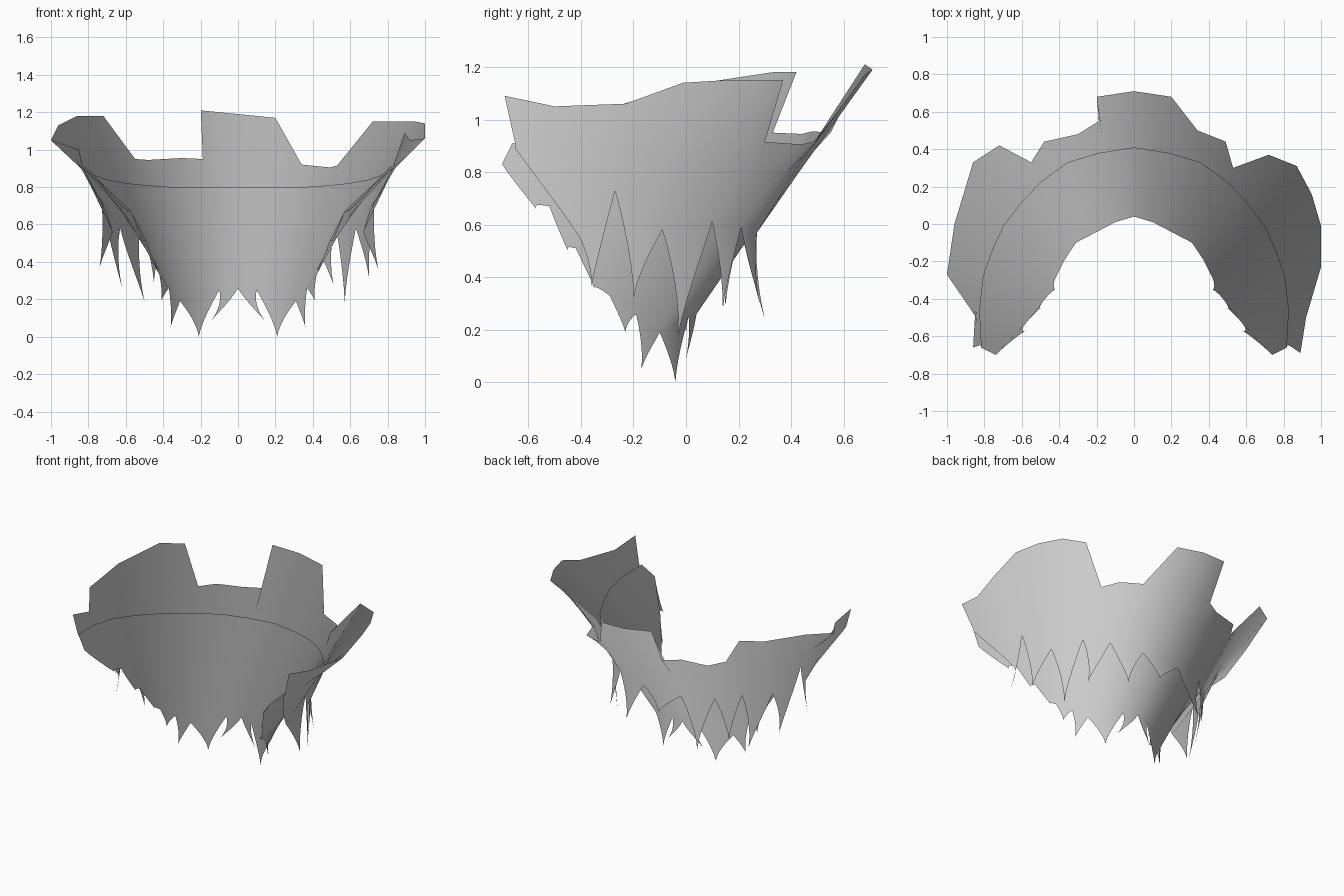
import bpy, bmesh, math
from mathutils import Vector as V

if "Cube" in bpy.data.objects:
    bpy.data.objects.remove(bpy.data.objects["Cube"])

def ang(p):                       # position around the collar, seen from its axis
    return math.degrees(math.atan2(p[0], p[1] + 0.75))

def mirrored(half):               # half runs centre -> right front, full runs left -> right
    pts = [V(p) for p in half]
    left = [V((-p.x, p.y, p.z)) for p in reversed(pts) if p.x > 1e-6]
    return left + pts

def at(line, a):                  # point of a polyline at angle a
    if a <= ang(line[0]):
        return line[0].copy()
    for p, q in zip(line, line[1:]):
        if a <= ang(q):
            f = (a - ang(p)) / max(ang(q) - ang(p), 1e-6)
            return p.lerp(q, min(max(f, 0), 1))
    return line[-1].copy()

def loft(bm, upper, lower, rows=4):
    cols = sorted({round(ang(p), 3) for p in upper + lower})
    grid = []
    for a in cols:
        u, l = at(upper, a), at(lower, a)
        grid.append([bm.verts.new(u.lerp(l, r / rows)) for r in range(rows + 1)])
    for c, d in zip(grid, grid[1:]):
        for r in range(rows):
            bm.faces.new((c[r], d[r], d[r + 1], c[r + 1]))

def spike(bm, a, b, tip, n=6):    # tapering hooked lock hanging between two notches
    if ang(a) > ang(b):
        a, b = b, a
    mid, half = (a + b) / 2, (b - a) / 2
    prev = None
    for k in range(n):
        f = k / n
        g = f ** 1.5
        c = V((mid.x + (tip.x - mid.x) * g, mid.y + (tip.y - mid.y) * g,
               mid.z + (tip.z - mid.z) * f))
        w = half * (1 - f) ** 1.4
        row = bm.verts.new(c - w), bm.verts.new(c + w)
        if prev:
            bm.faces.new((prev[0], prev[1], row[1], row[0]))
        prev = row
    bm.faces.new((prev[0], prev[1], bm.verts.new(tip)))

def finish(bm, name):
    bmesh.ops.remove_doubles(bm, verts=bm.verts, dist=0.0005)
    me = bpy.data.meshes.new(name)
    bm.to_mesh(me)
    bm.free()
    ob = bpy.data.objects.new(name, me)
    bpy.context.collection.objects.link(ob)
    for p in me.polygons:
        p.use_smooth = True
    # smooth outward normals, as of a rounded form underneath
    normals = []
    for v in me.vertices:
        n = V((v.co.x / 0.7, (v.co.y + 0.75) / 1.37, 0)).normalized()
        normals.append((n + V((0, 0, 0.12))).normalized())
    me.normals_split_custom_set_from_vertices(normals)
    return ob

# Notched rim, from the left front end round the back to the right front end
rim = [V(p) for p in [
    (-.86, -.66, 1.04), (-.85, -.49, 1.0), (-1, -.27, 1.05), (-.96, 0, 1.13), (-.86, .33, 1.18),
    (-.72, .42, 1.18), (-.55, .33, .95), (-.48, .44, .945), (-.3, .48, .955), (-.188, .55, .95),
    (-.199, .68, 1.21), (0, .71, 1.19), (.2, .68, 1.17), (.34, .5, .92), (.49, .44, .905),
    (.53, .3, .915), (.72, .37, 1.15), (.87, .31, 1.15), (.95, .16, 1.15), (1, -.01, 1.14),
    (1, -.23, 1.06), (.92, -.5, 1.05), (.89, -.69, 1.09)]]

# Seam line, where the inner layer is attached
front_seam = [(.71, 0, .84), (.77, -.13, .86), (.82, -.27, .88), (.84, -.45, .9), (.83, -.65, .91)]
seam = mirrored([(0, .42, .8), (.19, .39, .8), (.36, .34, .8), (.5, .24, .81), (.6, .14, .82)]
                + front_seam)
outer_seam = mirrored([(0, .43, .8), (.2, .41, .8), (.38, .37, .8), (.52, .26, .81),
                       (.62, .16, .82)] + front_seam)

# Outer layer: collar, skirt and hanging locks
outer_half = [(.15, .27, .57), (.38, .21, .59), (.52, .1, .61), (.63, -.09, .58),
              (.73, -.27, .73), (.67, -.41, .56), (.7, -.48, .66), (.82, -.65, .89)]
outer_notch = mirrored(outer_half)
outer_right = [(.28, .28, .3), (.51, .14, .28), (.57, -.03, .18), (.7, -.2, .32), (.75, -.36, .36)]
outer_left = [(-.3, .3, .24), (-.45, .15, .29), (-.5, .0, .19), (-.62, -.18, .26), (-.74, -.34, .37)]
bm = bmesh.new()
loft(bm, rim, outer_seam)
loft(bm, outer_seam, outer_notch)
right = [V(p) for p in outer_half]
for s, tips in ((1, outer_right), (-1, outer_left)):
    m = lambda p: V((p[0] * s, p[1], p[2]))
    for i, t in enumerate(tips):
        spike(bm, m(right[i]), m(right[i + 1]), V(t))
spike(bm, V((-.15, .27, .57)), V((.15, .27, .57)), V((.02, .29, .42)))
finish(bm, "outer_fur_collar")

# Inner layer: longer cone below the seam with its own locks
inner_half = [(0, .04, .26), (.1, .01, .25), (.31, -.1, .19), (.37, -.19, .26), (.42, -.29, .33),
              (.49, -.42, .51), (.57, -.52, .67), (.74, -.7, .83)]
inner_tips = [(.14, .0, .09), (.21, -.04, 0), (.36, -.17, .05), (.41, -.23, .19),
              (.42, -.35, .36), (.5, -.45, .5), (.58, -.57, .66)]
inner_seam = [V((p.x * .985, p.y - .01, p.z)) for p in seam]
bm = bmesh.new()
loft(bm, inner_seam, mirrored(inner_half))
right = [V(p) for p in inner_half]
for s in (1, -1):
    m = lambda p: V((p[0] * s, p[1], p[2]))
    for i, t in enumerate(inner_tips):
        spike(bm, m(right[i]), m(right[i + 1]), m(t))
finish(bm, "inner_fur_layer")
